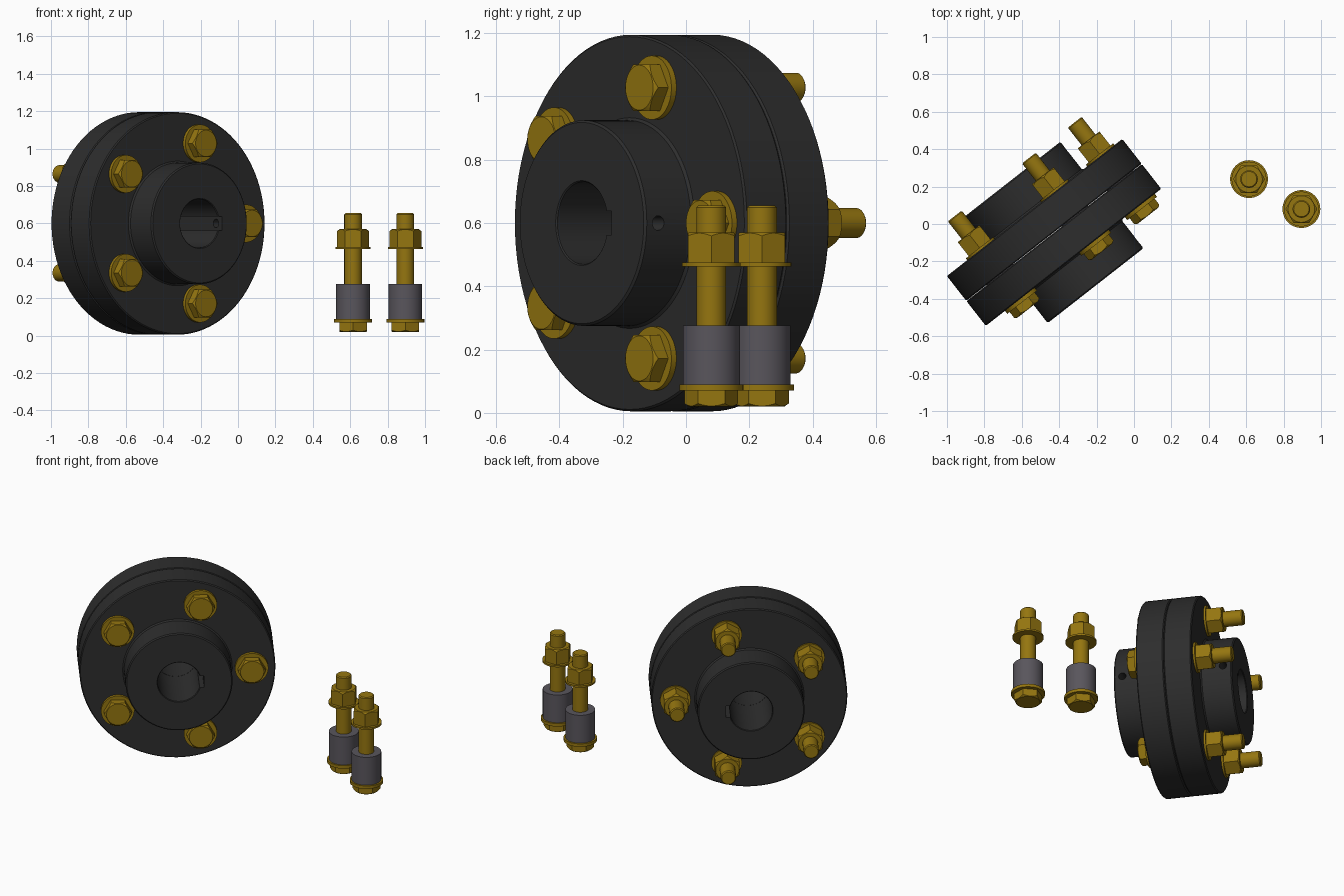
import bpy, bmesh, math
from mathutils import Matrix, Vector

if "Cube" in bpy.data.objects:
    bpy.data.objects.remove(bpy.data.objects["Cube"])


def material(name, rgb):
    m = bpy.data.materials.new(name)
    m.diffuse_color = (*rgb, 1)
    m.use_nodes = True
    m.node_tree.nodes["Principled BSDF"].inputs["Base Color"].default_value = m.diffuse_color
    return m


IRON = material("dark iron", (0.026, 0.026, 0.026))
BRASS = material("yellow zinc", (0.30, 0.18, 0.005))
RUBBER = material("grey rubber", (0.10, 0.092, 0.108))


def smooth(me):
    me.shade_smooth()
    me.set_sharp_from_angle(angle=math.radians(30))


def add(name, me, mat=None, matrix=Matrix()):
    ob = bpy.data.objects.new(name, me)
    bpy.context.collection.objects.link(ob)
    if mat and not me.materials:
        me.materials.append(mat)
    ob.matrix_world = matrix
    return ob


def lathe(name, profile, steps=64):
    """Mesh from a closed (radius, z) profile turned about z."""
    bm = bmesh.new()
    vs = [bm.verts.new((r, 0, z)) for r, z in profile]
    es = [bm.edges.new((vs[i], vs[(i + 1) % len(vs)])) for i in range(len(vs))
          if profile[i][0] + profile[(i + 1) % len(vs)][0] > 0]
    bmesh.ops.spin(bm, geom=vs + es, cent=(0, 0, 0), axis=(0, 0, 1),
                   angle=2 * math.pi, steps=steps, use_merge=True)
    bmesh.ops.remove_doubles(bm, verts=bm.verts, dist=1e-5)
    bmesh.ops.recalc_face_normals(bm, faces=bm.faces)
    me = bpy.data.meshes.new(name)
    bm.to_mesh(me)
    bm.free()
    smooth(me)
    return me


def prism(name, r, z0, z1, sides, turn=0.0):
    bm = bmesh.new()
    bmesh.ops.create_cone(bm, cap_ends=True, segments=sides, radius1=r, radius2=r, depth=z1 - z0,
                          matrix=Matrix.Translation((0, 0, (z0 + z1) / 2)) @ Matrix.Rotation(turn, 4, 'Z'))
    me = bpy.data.meshes.new(name)
    bm.to_mesh(me)
    bm.free()
    return me


def boolean(me, cutter_me, op):
    """Return me combined with a cutter mesh; helper objects are removed."""
    a, b = add("work", me), add("cutter", cutter_me)
    b.hide_render = True
    mod = a.modifiers.new("cut", 'BOOLEAN')
    mod.operation, mod.object, mod.solver = op, b, 'EXACT'
    bpy.context.view_layer.update()
    out = bpy.data.meshes.new_from_object(a.evaluated_get(bpy.context.evaluated_depsgraph_get()))
    bpy.data.objects.remove(a)
    bpy.data.objects.remove(b)
    out.materials.clear()
    smooth(out)
    return out


# Coupling frame: local z points out of the front hub, local x is horizontal
TH = math.radians(38)
c, s = math.cos(TH), math.sin(TH)
FRAME = Matrix(((c, 0, s, -0.4275), (s, 0, -c, -0.045), (0, 1, 0, 0.60), (0, 0, 0, 1)))
FLIP = Matrix.Rotation(math.pi, 4, 'X')
H, R, HUB, END, BORE = 0.169, 0.595, 0.325, 0.361, 0.13

# Coupling half: flange and hub, with bore, keyway and set screw hole
half = lathe("coupling_half", [
    (BORE, 0.001), (R - 0.006, 0.001), (R, 0.007), (R, H - 0.006), (R - 0.006, H),
    (HUB + 0.008, H), (HUB, H + 0.008), (HUB, END - 0.007), (HUB - 0.007, END),
    (BORE + 0.004, END), (BORE, END - 0.004)], 96)
key = prism("key", 0.5, -0.1, 0.5, 4, math.pi / 4)
k = 0.5 / math.sqrt(2)
for v in key.vertices:
    v.co.x = 0.08 if v.co.x < 0 else 0.152
    v.co.y *= 0.038 / k
half = boolean(half, key, 'DIFFERENCE')
screw = prism("screw", 0.023, 0.1, 0.4, 24)
screw.transform(Matrix.Translation((0, 0, 0.308)) @ Matrix.Rotation(math.pi / 2, 4, 'Y'))
half = boolean(half, screw, 'DIFFERENCE')
add("front_coupling_half", half, IRON, FRAME)
add("back_coupling_half", half, IRON, FRAME @ FLIP)

# Bolt parts, local z from head to tip
head = boolean(prism("head", 0.085, 0, 0.05, 6),
               lathe("head_round", [(0, 0), (0.071, 0), (0.0865, 0.011), (0.0865, 0.06), (0, 0.06)]), 'INTERSECT')
nut = boolean(prism("nut", 0.085, 0, 0.095, 6, math.pi / 6),
              lathe("nut_round", [(0, -0.01), (0.0865, -0.01), (0.0865, 0.083), (0.071, 0.095), (0, 0.095)]),
              'INTERSECT')
washer = lathe("head_washer", [(0, 0.05), (0.101, 0.05), (0.101, 0.07), (0, 0.07)])
nut_washer = lathe("nut_washer", [(0.04, 0), (0.093, 0), (0.093, 0.012), (0.04, 0.012)])
shank = lathe("shank", [(0, 0.03), (0.047, 0.03), (0.047, 0.629), (0.041, 0.635), (0, 0.635)], 40)
sleeve = lathe("sleeve", [(0.046, 0.07), (0.09, 0.07), (0.09, 0.256), (0.046, 0.256)])


def bolt(prefix, matrix, nut_z):
    up = Matrix.Translation((0, 0, nut_z))
    add(prefix + "_head", head, BRASS, matrix)
    add(prefix + "_head_washer", washer, BRASS, matrix)
    add(prefix + "_shank", shank, BRASS, matrix)
    add(prefix + "_sleeve", sleeve, RUBBER, matrix)
    add(prefix + "_nut_washer", nut_washer, BRASS, matrix @ up)
    add(prefix + "_nut", nut, BRASS, matrix @ up @ Matrix.Translation((0, 0, 0.012)))


# Five fitted bolts around the flange
for i in range(5):
    a = i * math.tau / 5
    pos = Matrix.Translation((0.45 * math.cos(a), 0.45 * math.sin(a), H + 0.07))
    bolt("fitted_bolt_%d" % (i + 1), FRAME @ pos @ FLIP @ Matrix.Rotation(math.pi / 6, 4, 'Z'), 0.07 + 2 * H)

# Two loose bolts standing beside the coupling
for i, (x, y) in enumerate([(0.615, 0.24), (0.895, 0.08)]):
    bolt("loose_bolt_%d" % (i + 1), Matrix.Translation((x, y, 0.02)), 0.443)
